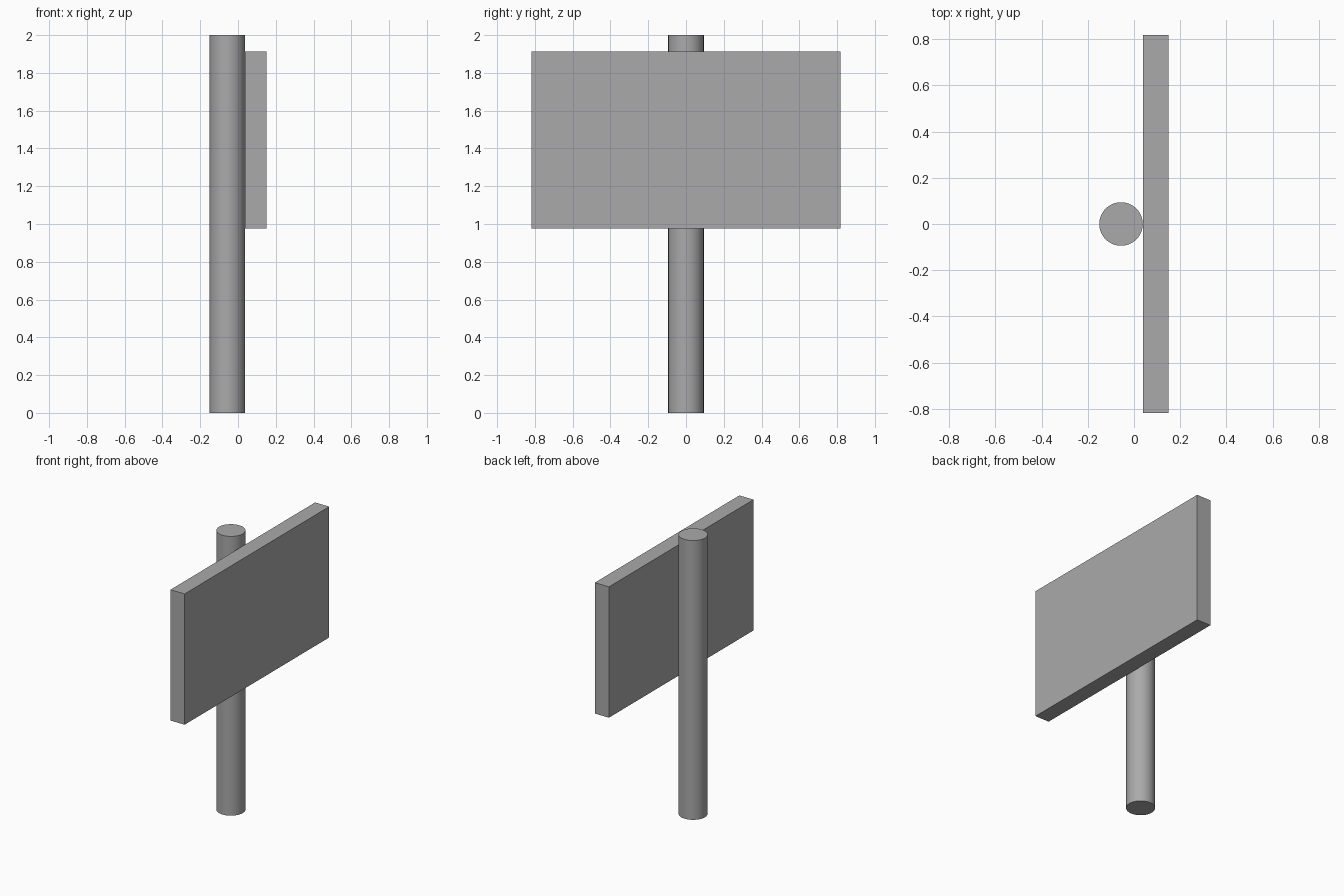
import bpy
import math

cube = bpy.data.objects.get("Cube")
if cube:
    bpy.data.objects.remove(cube, do_unlink=True)

# Single grey material
grey = bpy.data.materials.new("plain grey")
grey.use_nodes = True
colour = (0.4, 0.4, 0.4, 1.0)
grey.diffuse_color = colour
grey.node_tree.nodes["Principled BSDF"].inputs["Base Color"].default_value = colour


def finish(name):
    """Name the active object and give it the grey material."""
    obj = bpy.context.object
    obj.name = name
    obj.data.name = name
    obj.data.materials.append(grey)
    return obj


# Round post, standing on the ground
RADIUS = 0.094
POST_X = -0.056
bpy.ops.mesh.primitive_cylinder_add(vertices=64, radius=RADIUS, depth=2,
                                    location=(POST_X, 0, 1))
finish("post")
bpy.ops.object.shade_smooth_by_angle(angle=math.radians(30))

# Flat sign board, touching the side of the post
THICKNESS, WIDTH, BOTTOM, TOP = 0.112, 1.636, 0.975, 1.912
bpy.ops.mesh.primitive_cube_add(
    size=1, location=(POST_X + RADIUS + THICKNESS / 2, 0, (BOTTOM + TOP) / 2))
board = finish("sign_board")
board.scale = (THICKNESS, WIDTH, TOP - BOTTOM)
bpy.ops.object.transform_apply(location=False, rotation=False, scale=True)
